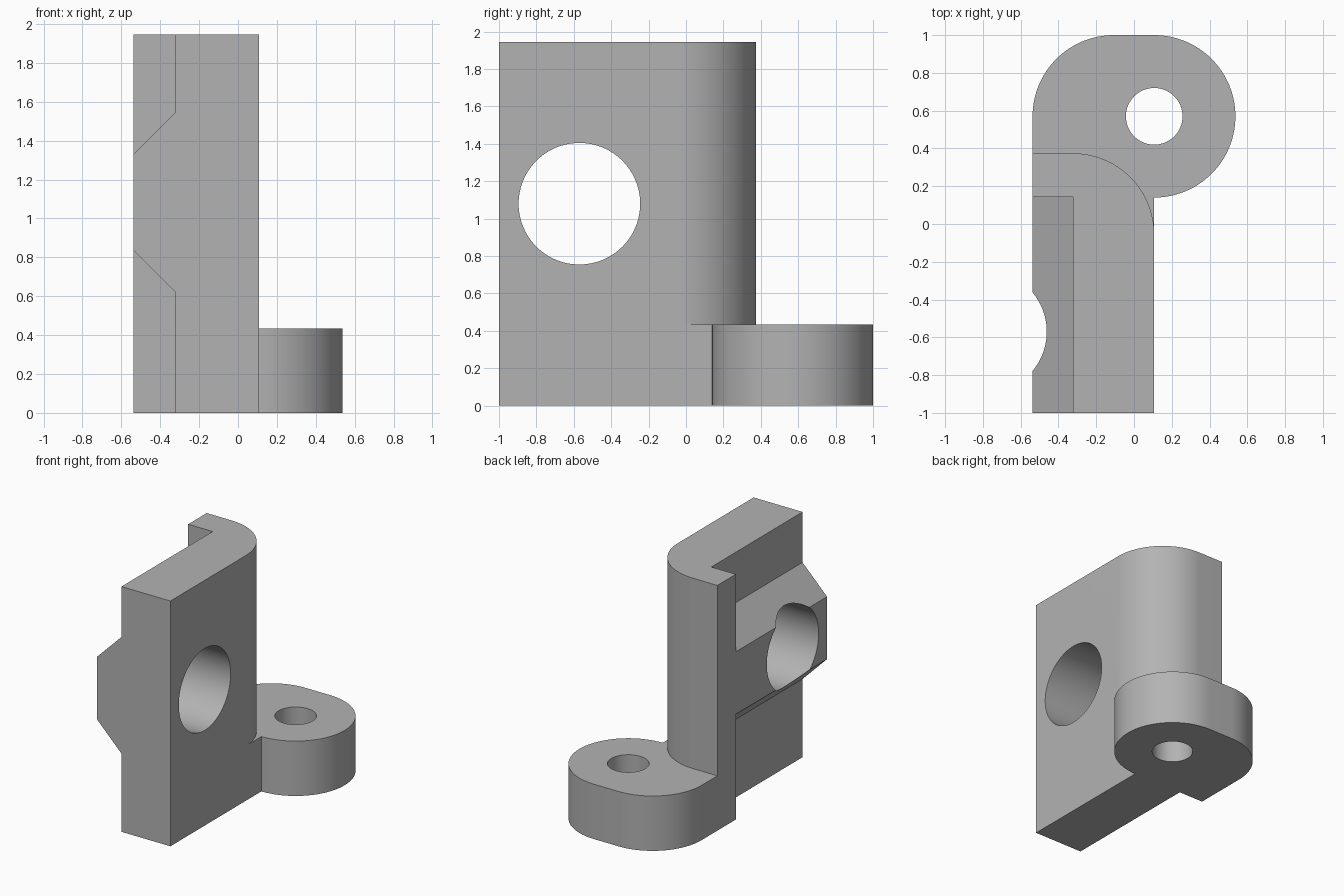
import bpy
import bmesh
import math
from mathutils import Vector

if "Cube" in bpy.data.objects:
    bpy.data.objects.remove(bpy.data.objects["Cube"], do_unlink=True)

# Main dimensions
LEFT, STEP, RIGHT = -0.537, -0.322, 0.107
FRONT, LIP, BACK = -1.0, 0.143, 0.375
HEIGHT, FOOT = 1.945, 0.435
R = 0.43

grey = bpy.data.materials.new("plain grey")
grey.use_nodes = True
colour = (0.45, 0.45, 0.45, 1)
grey.diffuse_color = colour
grey.node_tree.nodes["Principled BSDF"].inputs["Base Color"].default_value = colour


def arc(cx, cy, r, start, end, steps=32):
    angles = [math.radians(start + (end - start) * i / steps) for i in range(steps + 1)]
    return [(cx + r * math.cos(a), cy + r * math.sin(a)) for a in angles]


def prism(name, outline, axis, low, high):
    """Extrude an outline along the axis: XY outline for z, XZ for y, YZ for x."""
    place = {"z": lambda a, b, t: (a, b, t),
             "y": lambda a, b, t: (a, t, b),
             "x": lambda a, b, t: (t, a, b)}[axis]
    bm = bmesh.new()
    face = bm.faces.new([bm.verts.new(place(a, b, low)) for a, b in outline])
    grown = bmesh.ops.extrude_face_region(bm, geom=[face])["geom"]
    offset = Vector(place(0, 0, high - low))
    bmesh.ops.translate(bm, vec=offset,
                        verts=[v for v in grown if isinstance(v, bmesh.types.BMVert)])
    bmesh.ops.recalc_face_normals(bm, faces=bm.faces)
    mesh = bpy.data.meshes.new(name)
    bm.to_mesh(mesh)
    bm.free()
    mesh.materials.append(grey)
    obj = bpy.data.objects.new(name, mesh)
    bpy.context.collection.objects.link(obj)
    return obj


def combine(target, other, operation):
    mod = target.modifiers.new(operation.lower(), "BOOLEAN")
    mod.operation, mod.object, mod.solver = operation, other, "EXACT"
    bpy.context.view_layer.objects.active = target
    bpy.ops.object.modifier_apply(modifier=mod.name)
    bpy.data.objects.remove(other, do_unlink=True)


# Upright plate with rounded corner and rear lip
bracket = prism("bracket_body",
                [(STEP, FRONT), (RIGHT, FRONT)]
                + arc(STEP, BACK - R, RIGHT - STEP, 0, 90)
                + [(LEFT, BACK), (LEFT, LIP), (STEP, LIP)],
                "z", 0, HEIGHT)

# Rounded mounting foot
foot = prism("mounting_foot",
             [(LEFT, 0.25), (-0.2, 0.25), (-0.2, BACK - R), (RIGHT, BACK - R)]
             + arc(RIGHT, 1 - R, R, -90, 90, 64)
             + arc(LEFT + R, 1 - R, R, 90, 180),
             "z", 0, FOOT)

# Bevelled boss across the inner side of the plate
boss = prism("bevelled_boss",
             [(-0.2, 0.62), (STEP, 0.62), (LEFT, 0.835),
              (LEFT, 1.33), (STEP, 1.545), (-0.2, 1.545)],
             "y", FRONT, 0.2)

for part in (foot, boss):
    combine(bracket, part, "UNION")

# Large cross hole and small screw hole
cross_hole = prism("cross_hole_cutter", arc(-0.57, 1.08, 0.325, 0, 360, 96)[:-1], "x", -1, 1)
screw_hole = prism("screw_hole_cutter", arc(RIGHT, 1 - R, 0.15, 0, 360, 64)[:-1], "z", -1, 1)
for cutter in (cross_hole, screw_hole):
    combine(bracket, cutter, "DIFFERENCE")

# Smooth curved walls, crisp edges
bpy.ops.object.select_all(action="DESELECT")
bracket.select_set(True)
bpy.context.view_layer.objects.active = bracket
bpy.ops.object.shade_smooth_by_angle(angle=math.radians(25))
